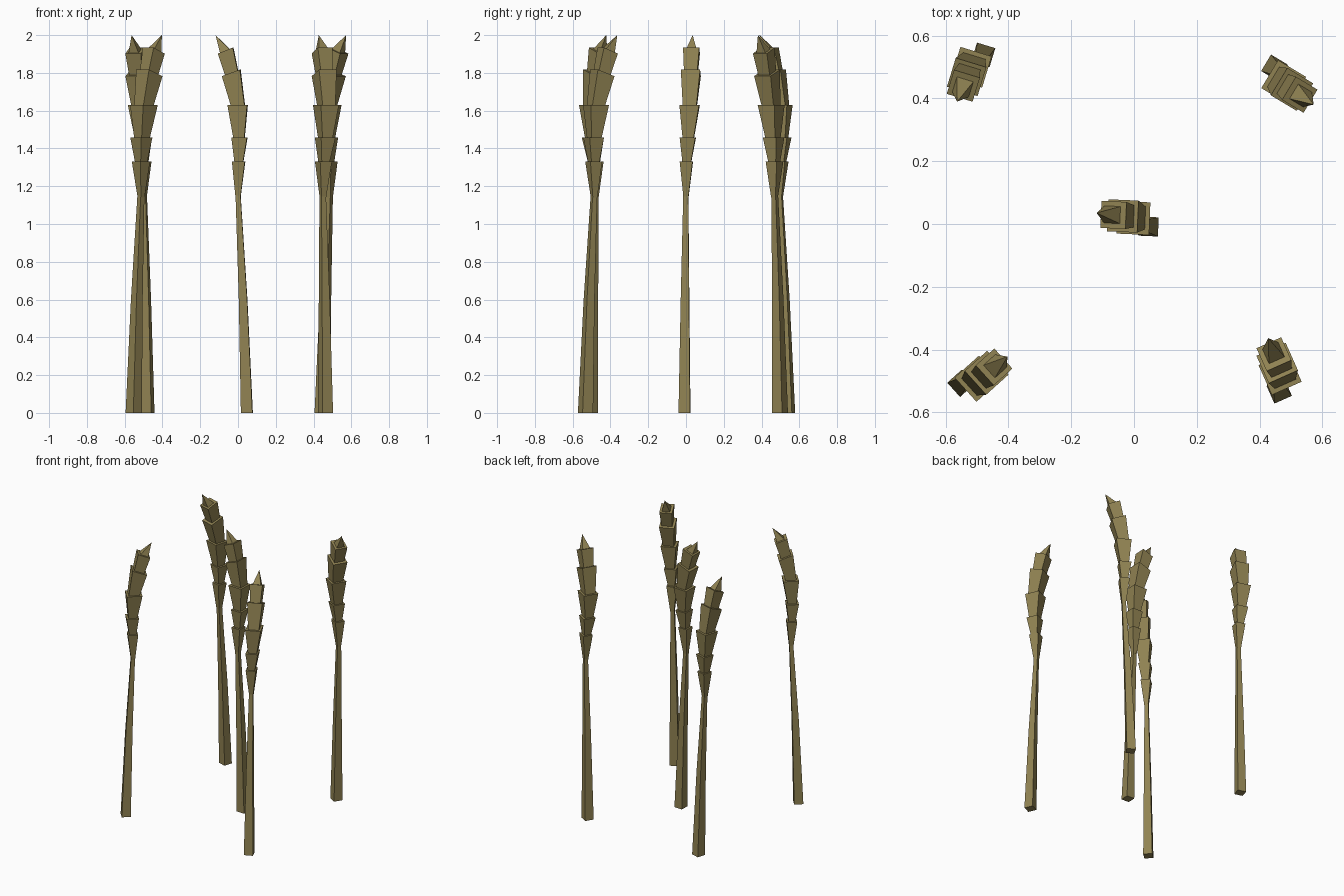
import bpy, bmesh
from math import radians
from mathutils import Matrix, Vector

cube = bpy.data.objects.get("Cube")
if cube:
    bpy.data.objects.remove(cube, do_unlink=True)

straw = bpy.data.materials.new("dry_straw")
straw.use_nodes = True
colour = (0.28, 0.225, 0.085, 1)
straw.diffuse_color = colour
straw.node_tree.nodes["Principled BSDF"].inputs["Base Color"].default_value = colour


def ring(bm, x, y, z, size, tilt=0):
    """Square cross-section, leaning over towards -x by tilt degrees."""
    turn = Matrix.Rotation(radians(-tilt), 3, 'Y')
    h = size / 2
    return [bm.verts.new(Vector((x, y, z)) + turn @ Vector((sx * h, sy * h, 0)))
            for sx, sy in ((-1, -1), (1, -1), (1, 1), (-1, 1))]


def tube(bm, sections, tip=None):
    """Closed square tube through the sections, ending flat or in a point."""
    rings = [ring(bm, *s) for s in sections]
    bm.faces.new(rings[0][::-1])
    for a, b in zip(rings, rings[1:]):
        for i in range(4):
            j = (i + 1) % 4
            bm.faces.new((a[i], a[j], b[j], b[i]))
    last = rings[-1]
    if tip:
        point = bm.verts.new(tip)
        for i in range(4):
            bm.faces.new((last[i], last[(i + 1) % 4], point))
    else:
        bm.faces.new(last)


def finish(bm, name):
    mesh = bpy.data.meshes.new(name)
    bmesh.ops.recalc_face_normals(bm, faces=bm.faces)
    bm.to_mesh(mesh)
    bm.free()
    mesh.materials.append(straw)
    return mesh


# Tapering stem
bm = bmesh.new()
tube(bm, [(0.047, -0.006, 0, 0.061), (0.027, -0.004, 0.6, 0.044),
          (0, -0.001, 1.16, 0.026)])
stem = finish(bm, "stem")

# Ear of flared husks stacked inside one another, bending over at the top
husks = [
    ((0, 0, 1.14, 0.026), (0.003, 0.002, 1.33, 0.068)),
    ((0.004, 0.004, 1.315, 0.042), (0.007, 0.01, 1.458, 0.083)),
    ((0.005, 0.012, 1.445, 0.056), (-0.003, 0.019, 1.63, 0.104)),
    ((0.002, 0.02, 1.61, 0.07), (-0.037, 0.024, 1.8, 0.102, 20)),
    ((-0.03, 0.024, 1.78, 0.068, 18), (-0.067, 0.026, 1.918, 0.086, 22)),
]
bm = bmesh.new()
for husk in husks:
    tube(bm, husk)
tube(bm, [(-0.064, 0.026, 1.905, 0.062, 22)], tip=(-0.121, 0.03, 2))
ear = finish(bm, "ear")

# Five plants: base position and turn
plants = {
    "centre": (0.047, -0.008, -2.5),
    "back_right": (-0.48, 0.54, 73),
    "back_left": (0.447, 0.498, 149),
    "front_right": (-0.552, -0.508, 222),
    "front_left": (0.463, -0.532, -66),
}
for place, (x, y, angle) in plants.items():
    turn = Matrix.Rotation(radians(angle), 4, 'Z')
    root = turn @ Vector((0.047, -0.006, 0))
    for mesh in (stem, ear):
        obj = bpy.data.objects.new(f"{place}_{mesh.name}", mesh)
        obj.matrix_world = Matrix.Translation(Vector((x, y, 0)) - root) @ turn
        bpy.context.collection.objects.link(obj)
